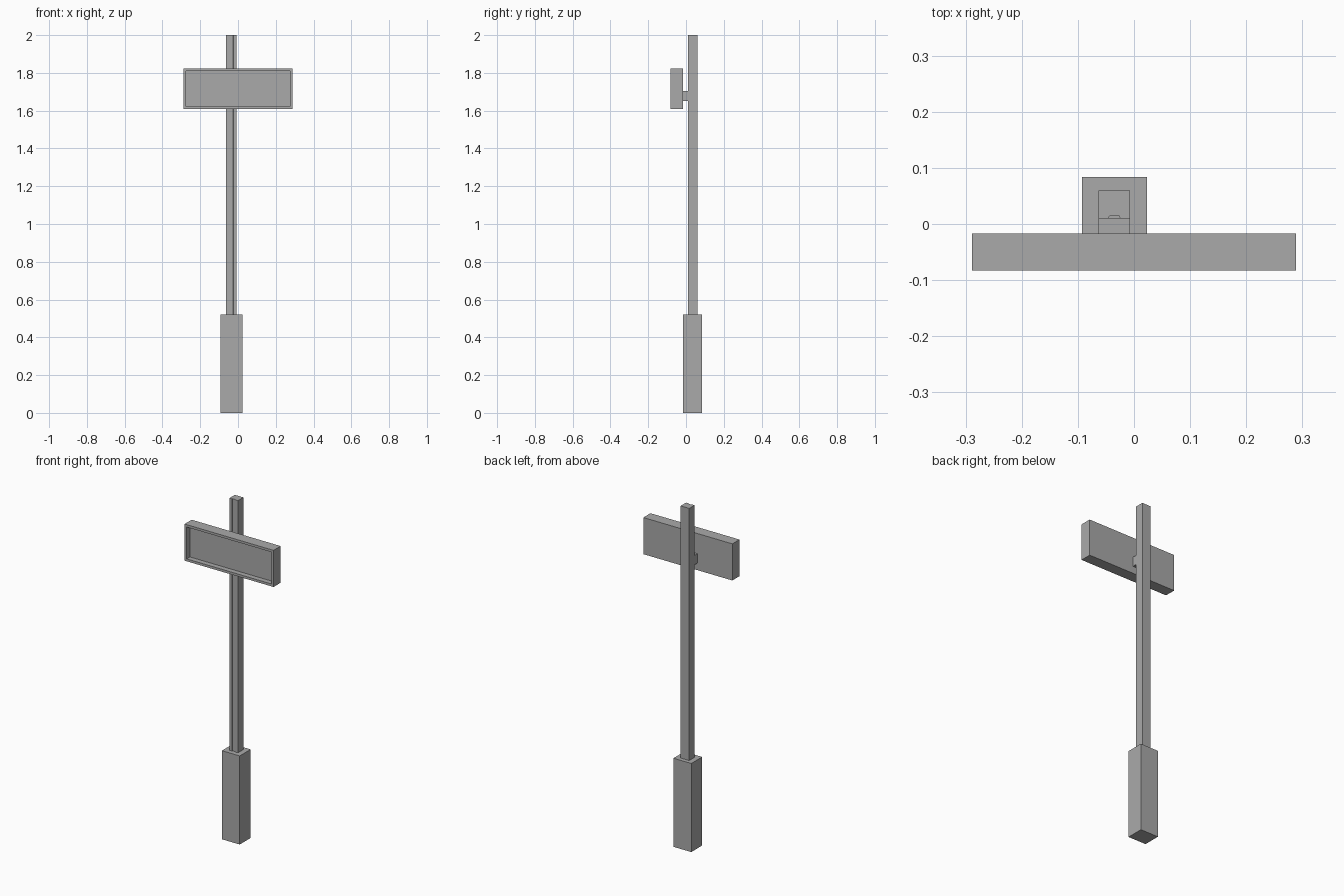
import bpy
import bmesh
from mathutils import Vector

cube = bpy.data.objects.get("Cube")
if cube:
    bpy.data.objects.remove(cube, do_unlink=True)

grey = bpy.data.materials.new("plain grey")
grey.use_nodes = True
colour = (0.4, 0.4, 0.4, 1)
grey.diffuse_color = colour
grey.node_tree.nodes["Principled BSDF"].inputs["Base Color"].default_value = colour


def finish(name, bm):
    bmesh.ops.recalc_face_normals(bm, faces=bm.faces)
    mesh = bpy.data.meshes.new(name)
    bm.to_mesh(mesh)
    bm.free()
    mesh.materials.append(grey)
    obj = bpy.data.objects.new(name, mesh)
    bpy.context.collection.objects.link(obj)
    return obj


def prism(outline, bottom, top):
    """Extrude a plan outline between two heights."""
    bm = bmesh.new()
    face = bm.faces.new([bm.verts.new((x, y, bottom)) for x, y in outline])
    raised = bmesh.ops.extrude_face_region(bm, geom=[face])["geom"]
    verts = [v for v in raised if isinstance(v, bmesh.types.BMVert)]
    bmesh.ops.translate(bm, verts=verts, vec=(0, 0, top - bottom))
    return bm


def box(x0, x1, y0, y1, z0, z1):
    return prism([(x0, y0), (x1, y0), (x1, y1), (x0, y1)], z0, z1)


# Shared post extents
LEFT, RIGHT, FRONT, BACK = -0.063, -0.007, 0.010, 0.060
MID = (LEFT + RIGHT) / 2
SIGN_BACK = -0.017

# Square foot
finish("base", box(-0.093, 0.023, SIGN_BACK, 0.084, 0, 0.52))

# Post with a shallow channel down its front
post_outline = [
    (LEFT, FRONT), (MID - 0.010, FRONT), (MID - 0.009, FRONT + 0.004),
    (MID + 0.009, FRONT + 0.004), (MID + 0.010, FRONT), (RIGHT, FRONT),
    (RIGHT, BACK), (LEFT, BACK),
]
finish("post", prism(post_outline, 0.52, 2.0))

# Bracket joining post and sign
finish("bracket", box(LEFT, RIGHT, SIGN_BACK, FRONT, 1.65, 1.705))

# Sign box with a recessed front panel
bm = box(-0.289, 0.289, -0.083, SIGN_BACK, 1.608, 1.823)
bmesh.ops.recalc_face_normals(bm, faces=bm.faces)
panel = min(bm.faces, key=lambda f: f.calc_center_median().y)
bmesh.ops.inset_region(bm, faces=[panel], thickness=0.020)
walls = bmesh.ops.extrude_face_region(bm, geom=[panel])["geom"]
bmesh.ops.translate(
    bm, vec=Vector((0, 0.030, 0)),
    verts=[v for v in walls if isinstance(v, bmesh.types.BMVert)])
if panel.is_valid:
    bmesh.ops.delete(bm, geom=[panel], context="FACES_ONLY")
finish("sign_box", bm)
